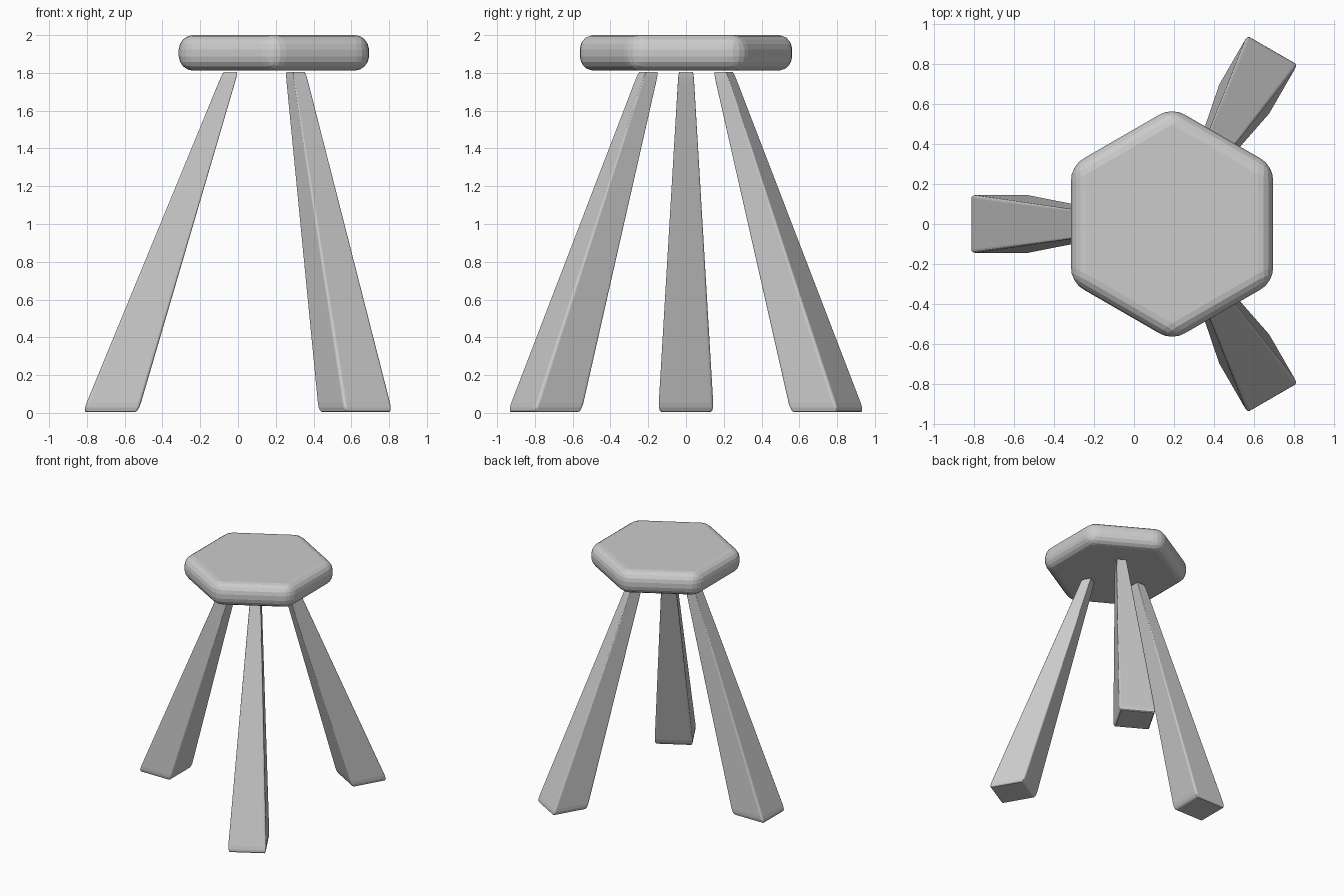
import bpy, bmesh
from math import radians
from mathutils import Matrix, Vector

if "Cube" in bpy.data.objects:
    bpy.data.objects.remove(bpy.data.objects["Cube"])

CX = 0.19   # stool axis


def finish(bm, name):
    bmesh.ops.recalc_face_normals(bm, faces=bm.faces)
    me = bpy.data.meshes.new(name)
    bm.to_mesh(me)
    bm.free()
    ob = bpy.data.objects.new(name, me)
    bpy.context.collection.objects.link(ob)
    return ob


def round_edges(bm, width, segments):
    bmesh.ops.bevel(bm, geom=bm.edges[:], offset=width, segments=segments,
                    profile=0.5, affect='EDGES', clamp_overlap=True)


# Seat: hexagonal slab with rounded edges, corners pointing along y
bm = bmesh.new()
bmesh.ops.create_cone(bm, cap_ends=True, segments=6, radius1=0.582, radius2=0.582, depth=0.188)
if max(v.co.x for v in bm.verts) > 0.55:
    bmesh.ops.rotate(bm, verts=bm.verts, matrix=Matrix.Rotation(radians(30), 3, 'Z'))
round_edges(bm, 0.075, 4)
bmesh.ops.translate(bm, verts=bm.verts, vec=(CX, 0, 1.906))
finish(bm, "seat")


# Legs: softened square bars, tapering upwards and leaning inwards
def leg(name, angle):
    bm = bmesh.new()
    bmesh.ops.create_cube(bm, size=1, matrix=Matrix.Diagonal((0.5, 0.5, 1, 1)))
    round_edges(bm, 0.028, 3)
    rot = Matrix.Rotation(radians(angle), 3, 'Z')
    for v in bm.verts:
        t = v.co.z + 0.5
        width = 0.294 + (0.08 - 0.294) * t
        radius = 0.865 + (0.23 - 0.865) * t
        p = Vector((radius + v.co.x * 2 * width, v.co.y * 2 * width, 0.004 + 1.8 * t))
        v.co = rot @ p + Vector((CX, 0, 0))
    finish(bm, name)


for name, angle in (("left_leg", 180), ("back_right_leg", 60), ("front_right_leg", -60)):
    leg(name, angle)
